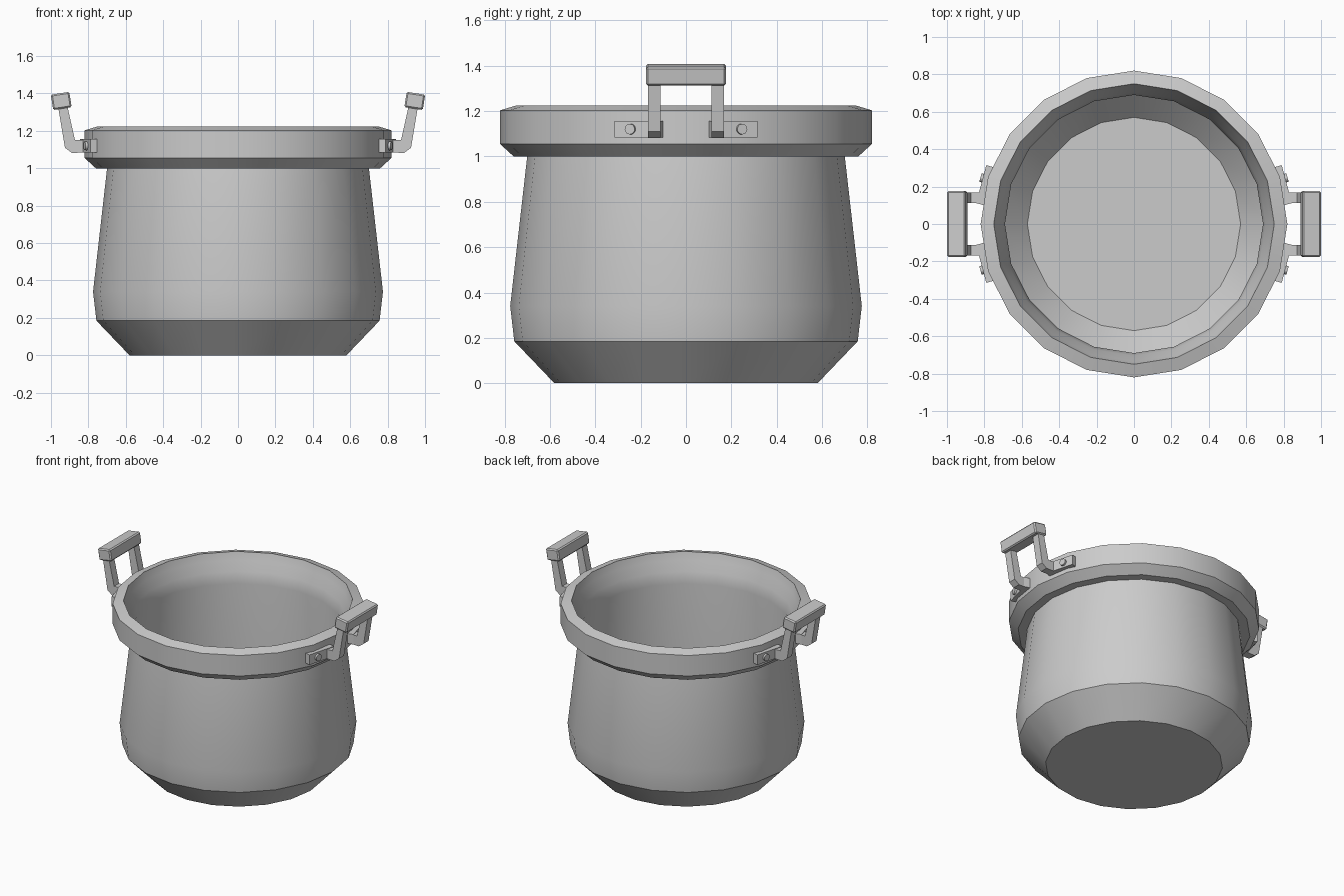
import bpy, bmesh, math
from mathutils import Matrix, Vector

cube = bpy.data.objects.get("Cube")
if cube:
    bpy.data.objects.remove(cube, do_unlink=True)

SIDES = 20


def finish(name, bm, mirror="", bevel=0.0):
    """Turn a bmesh into an object with optional bevel and mirroring."""
    bmesh.ops.recalc_face_normals(bm, faces=bm.faces)
    mesh = bpy.data.meshes.new(name)
    bm.to_mesh(mesh)
    bm.free()
    obj = bpy.data.objects.new(name, mesh)
    bpy.context.collection.objects.link(obj)
    if bevel:
        mod = obj.modifiers.new("Bevel", 'BEVEL')
        mod.width = bevel
        mod.segments = 1
    if mirror:
        mod = obj.modifiers.new("Mirror", 'MIRROR')
        mod.use_axis = ["X" in mirror, "Y" in mirror, False]
        mod.use_mirror_merge = False
    return obj


def lathe(name, profile):
    """Spin a radius/height profile around z, capping both ends."""
    bm = bmesh.new()
    rings = []
    for r, z in profile:
        angles = [math.tau * i / SIDES for i in range(SIDES)]
        rings.append([bm.verts.new((r * math.cos(a), r * math.sin(a), z)) for a in angles])
    for low, high in zip(rings, rings[1:]):
        for i in range(SIDES):
            j = (i + 1) % SIDES
            bm.faces.new((low[i], low[j], high[j], high[i]))
    bm.faces.new(rings[0])
    bm.faces.new(rings[-1])
    return finish(name, bm)


def box(name, center, size, turn, **options):
    bm = bmesh.new()
    place = Matrix.Translation(center) @ turn @ Matrix.Diagonal((*size, 1))
    bmesh.ops.create_cube(bm, size=1, matrix=place)
    return finish(name, bm, **options)


# Pot: outer wall, flared rim, rounded neck and inner wall in one profile
outside = [(0.58, 0), (0.757, 0.185), (0.775, 0.34), (0.70, 1.0)]
rim = [(0.76, 1.0), (0.82, 1.055), (0.82, 1.203), (0.75, 1.224)]
inside = [(0.735, 1.17), (0.705, 1.10), (0.69, 1.02),
          (0.755, 0.34), (0.737, 0.195), (0.57, 0.02)]
pot = lathe("pot", outside + rim + inside)

# Bent handle arms
side = [(0.79, 1.085), (0.888, 1.082), (0.925, 1.11), (0.962, 1.33),
        (0.912, 1.33), (0.872, 1.152), (0.79, 1.152)]
bm = bmesh.new()
face = bm.faces.new([bm.verts.new((x, 0.112, z)) for x, z in side])
extruded = bmesh.ops.extrude_face_region(bm, geom=[face])["geom"]
moved = [g for g in extruded if isinstance(g, bmesh.types.BMVert)]
bmesh.ops.translate(bm, verts=moved, vec=(0, 0.056, 0))
finish("handle_arms", bm, mirror="XY")

# Tilted grips
box("handle_grips", (0.945, 0, 1.36), (0.10, 0.352, 0.083),
    Matrix.Rotation(math.radians(9), 4, 'Y'), mirror="X", bevel=0.008)

# Mounting plates laid against the rim
turn = Matrix.Rotation(math.radians(15), 4, 'Z')
outward = turn @ Vector((1, 0, 0))
mid = Vector((0.817, 0.213, 1.12))
box("mounting_plates", mid - outward * 0.025, (0.05, 0.21, 0.072), turn, mirror="XY")

# Rivets on the plates
bm = bmesh.new()
along = turn @ Vector((0, 1, 0))
spot = Matrix.Translation(mid + along * 0.033) @ turn @ Matrix.Rotation(math.pi / 2, 4, 'Y')
bmesh.ops.create_cone(bm, cap_ends=True, segments=12, radius1=0.025,
                      radius2=0.023, depth=0.026, matrix=spot)
rivets = finish("rivets", bm, mirror="XY")

# Smooth the round parts, keeping their hard edges
bpy.ops.object.select_all(action='DESELECT')
for obj in (pot, rivets):
    obj.select_set(True)
bpy.context.view_layer.objects.active = pot
bpy.ops.object.shade_smooth_by_angle(angle=math.radians(32))
